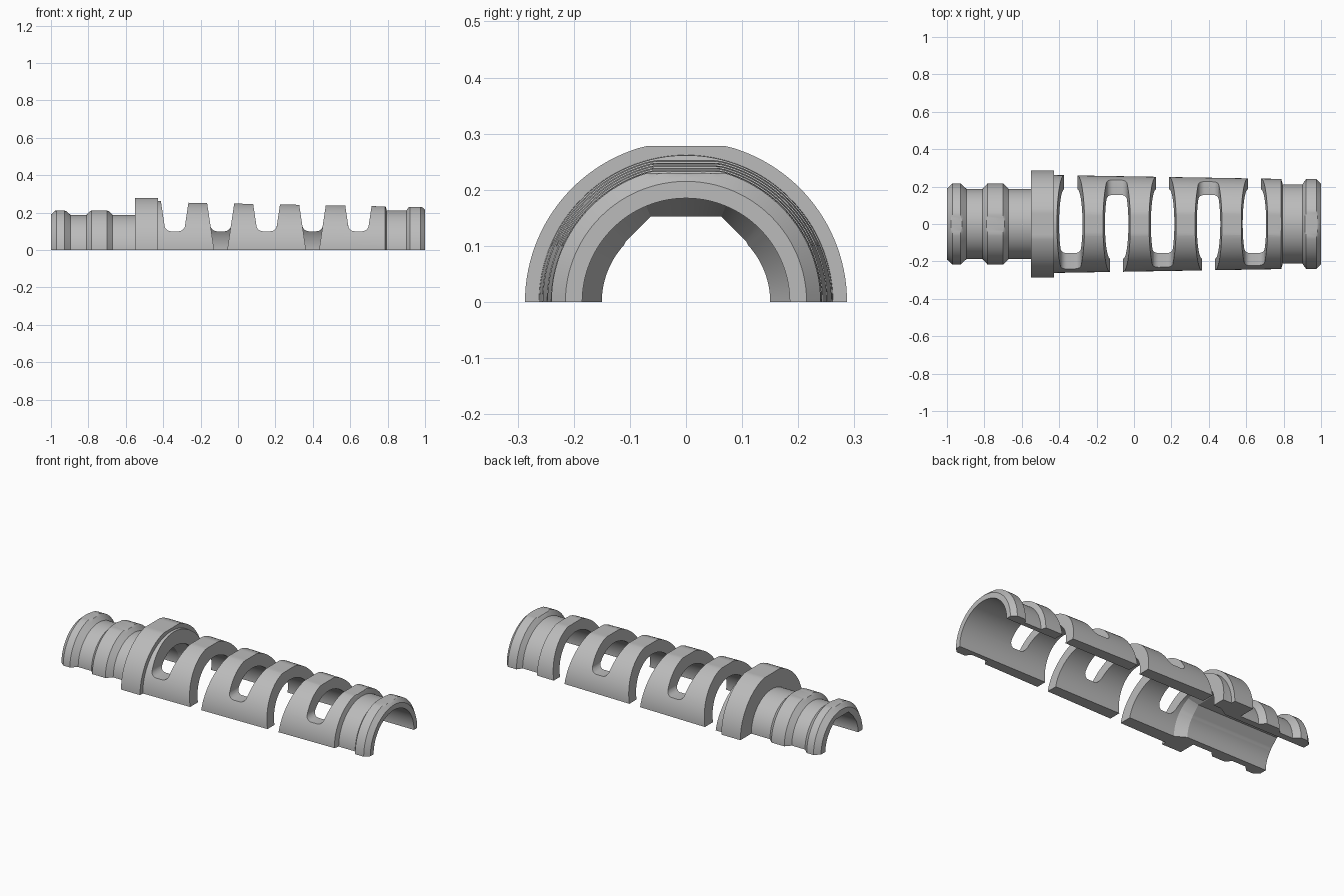
import bpy, bmesh, math

if "Cube" in bpy.data.objects:
    bpy.data.objects.remove(bpy.data.objects["Cube"], do_unlink=True)

grey = bpy.data.materials.new("plain grey")
grey.use_nodes = True
colour = (0.5, 0.5, 0.5, 1)
grey.diffuse_color = colour
grey.node_tree.nodes["Principled BSDF"].inputs["Base Color"].default_value = colour


def make_object(name, bm):
    bmesh.ops.recalc_face_normals(bm, faces=bm.faces)
    mesh = bpy.data.meshes.new(name)
    bm.to_mesh(mesh)
    bm.free()
    ob = bpy.data.objects.new(name, mesh)
    bpy.context.collection.objects.link(ob)
    mesh.materials.append(grey)
    return ob


def loft(name, rings):
    """Skin closed loops of equal length and cap both ends."""
    bm = bmesh.new()
    loops = [[bm.verts.new(p) for p in ring] for ring in rings]
    n = len(loops[0])
    for a, b in zip(loops, loops[1:]):
        for i in range(n):
            j = (i + 1) % n
            bm.faces.new((a[i], a[j], b[j], b[i]))
    bm.faces.new(loops[0])
    bm.faces.new(loops[-1][::-1])
    return make_object(name, bm)


# Outer profile: position along x, radius, height of the flat on top
OUTER = [
    (-1.0, .19, .21), (-.97, .217, .21), (-.927, .217, .21), (-.895, .187, .21),
    (-.81, .187, .21), (-.783, .217, .21), (-.70, .217, .21), (-.67, .187, .21),
    (-.55, .187, .278), (-.55, .287, .278), (-.428, .287, .278),
    (-.428, .262, .262), (-.40, .261, .262), (-.39, .261, .255),
    (.787, .241, .233), (.795, .212, .233), (.90, .212, .23),
    (.92, .24, .23), (.975, .24, .23), (1.0, .215, .23)]
# Bore: wide on the right, narrow and partly octagonal on the left
BORE = [(1.0, .185), (-.42, .185), (-.48, None), (-1.0, None)]


def refine(profile):
    """Split the sloped parts so the top flat cuts them in a curve."""
    out = []
    for p, q in zip(profile, profile[1:]):
        steps = 4 if p[1] != q[1] and 0 < q[0] - p[0] < .05 else 1
        out += [tuple(u + (v - u) * k / steps for u, v in zip(p, q)) for k in range(steps)]
    return out + [profile[-1]]


def narrow_radius(angle):
    off_top = abs(angle - math.pi / 2)
    if off_top > math.pi / 4 + .001:
        return .15
    if off_top > math.pi / 8:
        off_top -= math.pi / 4
    return .152 / math.cos(off_top)


# Half sleeve swept around the long axis
SEGMENTS = 64
rings = []
for s in range(SEGMENTS + 1):
    angle = math.pi * s / SEGMENTS
    c, h = math.cos(angle), math.sin(angle)
    ring = [(x, r * c, min(r * h, flat)) for x, r, flat in refine(OUTER)]
    for x, r in BORE:
        r = r or narrow_radius(angle)
        ring.append((x, r * c, r * h))
    rings.append(ring)
sleeve = loft("strain_relief_sleeve", rings)


# Slots: tapered in height, open on one side, closed by a rounded floor on the other
def slot_outline(floor, radius):
    def half_width(z):
        return .035 + .15 * z
    side = [(half_width(.4), .4)]
    mid = half_width(floor + radius) - radius
    for k in range(7):
        a = math.pi / 2 * (1 - k / 6)
        side.append((mid + radius * math.sin(a), floor + radius - radius * math.cos(a)))
    return side + [(-x, z) for x, z in reversed(side)]


closed, opened = slot_outline(.1, .035), slot_outline(-.1, .01)
for i in range(5):
    centre = -.338 + .2455 * i
    sign = 1 if i % 2 == 0 else -1      # direction of the open side
    sections = [(-.5, closed), (0, closed), (.002, opened), (.5, opened)]
    cutter = loft("slot_cutter", [[(centre + x, sign * y, z) for x, z in outline]
                                  for y, outline in sections])
    cutter.hide_render = True
    mod = sleeve.modifiers.new("slot", 'BOOLEAN')
    mod.operation = 'DIFFERENCE'
    mod.solver = 'EXACT'
    mod.object = cutter
    bpy.context.view_layer.update()
    cut = bpy.data.meshes.new_from_object(
        sleeve.evaluated_get(bpy.context.evaluated_depsgraph_get()))
    sleeve.modifiers.clear()
    sleeve.data = cut
    bpy.data.objects.remove(cutter, do_unlink=True)

sleeve.data.name = "strain_relief_sleeve"
for ob in bpy.context.selected_objects:
    ob.select_set(False)
sleeve.select_set(True)
bpy.context.view_layer.objects.active = sleeve
bpy.ops.object.shade_smooth_by_angle(angle=math.radians(20))
